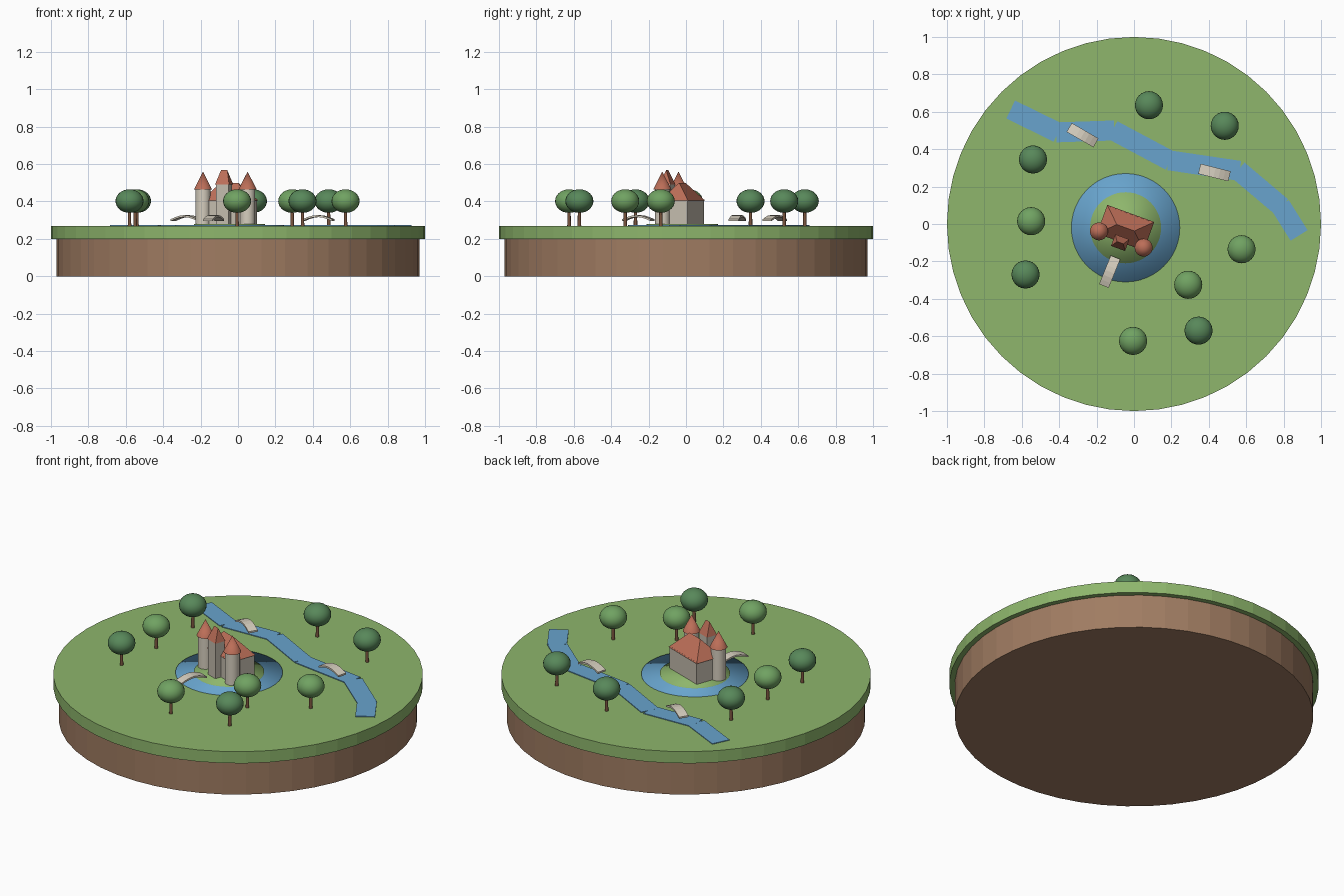
import bpy, bmesh, math
from mathutils import Matrix, Vector

cube = bpy.data.objects.get("Cube")
if cube:
    bpy.data.objects.remove(cube, do_unlink=True)


def material(name, *rgb):
    lin = [((c / 255 + 0.055) / 1.055) ** 2.4 for c in rgb] + [1]
    m = bpy.data.materials.new(name)
    m.use_nodes = True
    m.diffuse_color = lin
    m.node_tree.nodes["Principled BSDF"].inputs["Base Color"].default_value = lin
    return m


GRASS = material("grass", 142, 182, 108)
SOIL = material("soil", 160, 124, 98)
WATER = material("water", 104, 164, 205)
STONE = material("pale stone", 214, 206, 190)
WALL = material("wall stone", 196, 188, 174)
ROOF = material("roof tile", 188, 110, 88)
BARK = material("bark", 122, 84, 62)
LEAF_LIGHT = material("light leaves", 112, 162, 98)
LEAF_DARK = material("dark leaves", 88, 136, 90)

GROUND = 0.27
CASTLE = Matrix.Translation((-0.045, -0.02, 0)) @ Matrix.Rotation(math.radians(-20), 4, 'Z')


def finish(name, bm, mat, matrix=Matrix(), smooth=None):
    bmesh.ops.recalc_face_normals(bm, faces=bm.faces)
    me = bpy.data.meshes.new(name)
    bm.to_mesh(me)
    bm.free()
    me.materials.append(mat)
    ob = bpy.data.objects.new(name, me)
    ob.matrix_world = matrix
    bpy.context.collection.objects.link(ob)
    if smooth:
        bpy.ops.object.select_all(action='DESELECT')
        ob.select_set(True)
        bpy.context.view_layer.objects.active = ob
        bpy.ops.object.shade_smooth_by_angle(angle=math.radians(smooth))
    return ob


def cone(name, mat, x, y, z0, z1, r0, r1, sides, smooth=None, base=Matrix()):
    bm = bmesh.new()
    bmesh.ops.create_cone(bm, cap_ends=True, segments=sides, radius1=r0, radius2=r1, depth=z1 - z0)
    place = base @ Matrix.Translation((x, y, (z0 + z1) / 2))
    return finish(name, bm, mat, place, smooth)


def box(name, mat, x, y, z0, z1, sx, sy, base=Matrix()):
    bm = bmesh.new()
    bmesh.ops.create_cube(bm, size=1)
    bmesh.ops.scale(bm, vec=(sx, sy, z1 - z0), verts=bm.verts)
    return finish(name, bm, mat, base @ Matrix.Translation((x, y, (z0 + z1) / 2)))


def hip_roof(name, x, y, z0, z1, sx, sy, ridge, base):
    """Four-sided roof whose top is a short ridge along x."""
    bm = bmesh.new()
    eave = [bm.verts.new((x + i * sx / 2, y + j * sy / 2, z0))
            for i, j in ((-1, -1), (1, -1), (1, 1), (-1, 1))]
    a, b = [bm.verts.new((x + i * ridge / 2, y, z1)) for i in (-1, 1)]
    e = eave
    for face in (e, (e[0], e[1], b, a), (e[1], e[2], b), (e[2], e[3], a, b), (e[3], e[0], a)):
        bm.faces.new(face)
    return finish(name, bm, ROOF, base)


def bridge(name, x, y, angle, length=0.165, width=0.055, rise=0.022, steps=6):
    """Thin arched slab."""
    bm = bmesh.new()
    rows = []
    for thick in (0, 0.01):
        for i in range(steps + 1):
            t = i / steps
            z = rise * math.sin(math.pi * t) - thick
            rows.append([bm.verts.new(((t - 0.5) * length, s * width / 2, z)) for s in (-1, 1)])
    loop = rows[:steps + 1] + rows[steps + 1:][::-1]
    n = len(loop)
    for i in range(n):
        p, q = loop[i], loop[(i + 1) % n]
        bm.faces.new((p[0], p[1], q[1], q[0]))
    for i in range(steps):
        for s in (0, 1):
            bm.faces.new((loop[i][s], loop[i + 1][s], loop[n - 2 - i][s], loop[n - 1 - i][s]))
    place = Matrix.Translation((x, y, 0.305)) @ Matrix.Rotation(math.radians(angle), 4, 'Z')
    return finish(name, bm, STONE, place)


# Round base
cone("soil_base", SOIL, 0, 0, 0, 0.2, 0.97, 0.97, 48)
cone("grass_top", GRASS, 0, 0, 0.2, GROUND, 1, 1, 48)

# Moat and island
cone("moat", WATER, -0.045, -0.02, GROUND - 0.01, 0.275, 0.29, 0.29, 48, 180)
cone("island", GRASS, -0.045, -0.02, GROUND - 0.01, 0.279, 0.19, 0.19, 48, 180)

# River made of straight reaches
river = [(-0.655, 0.61), (-0.41, 0.49), (-0.11, 0.50), (0.19, 0.34),
         (0.56, 0.285), (0.785, 0.095), (0.88, -0.057)]
for i, (p, q) in enumerate(zip(river, river[1:])):
    p, q = Vector(p), Vector(q)
    d, mid = q - p, (p + q) / 2
    turn = Matrix.Translation((mid.x, mid.y, 0)) @ Matrix.Rotation(math.atan2(d.y, d.x), 4, 'Z')
    box(f"river_{i + 1}", WATER, 0, 0, GROUND - 0.005, 0.274 + 0.0002 * i, d.length + 0.01, 0.107, turn)

# Bridges
bridge("river_bridge_right", -0.275, 0.475, -30)
bridge("river_bridge_left", 0.43, 0.275, -14)
bridge("moat_bridge", -0.13, -0.255, 68)

# Castle keep, gatehouse and towers
box("keep", WALL, 0, 0, GROUND, 0.41, 0.255, 0.155, CASTLE)
hip_roof("keep_roof", 0, 0, 0.405, 0.5, 0.267, 0.163, 0.1, CASTLE)
box("gatehouse", WALL, 0, -0.085, GROUND, 0.495, 0.07, 0.06, CASTLE)
hip_roof("gatehouse_roof", 0, -0.085, 0.49, 0.567, 0.08, 0.066, 0.036, CASTLE)
for side, sx in (("right", -1), ("left", 1)):
    cone(f"{side}_tower", STONE, sx * 0.127, -0.067, GROUND, 0.47, 0.04, 0.04, 24, 40, CASTLE)
    cone(f"{side}_tower_roof", ROOF, sx * 0.127, -0.067, 0.465, 0.56, 0.048, 0, 24, 40, CASTLE)

# Trees
groves = {
    LEAF_DARK: [(0.08, 0.635), (0.485, 0.525), (-0.54, 0.345), (-0.58, -0.27), (0.345, -0.57)],
    LEAF_LIGHT: [(-0.55, 0.015), (-0.005, -0.625), (0.29, -0.325), (0.575, -0.135)],
}
for leaf, spots in groves.items():
    for x, y in spots:
        cone("tree_trunk", BARK, x, y, GROUND, 0.36, 0.01, 0.008, 10, 40)
        bm = bmesh.new()
        bmesh.ops.create_uvsphere(bm, u_segments=24, v_segments=14, radius=1)
        bmesh.ops.scale(bm, vec=(0.075, 0.075, 0.063), verts=bm.verts)
        finish("tree_crown", bm, leaf, Matrix.Translation((x, y, 0.402)), 60)
